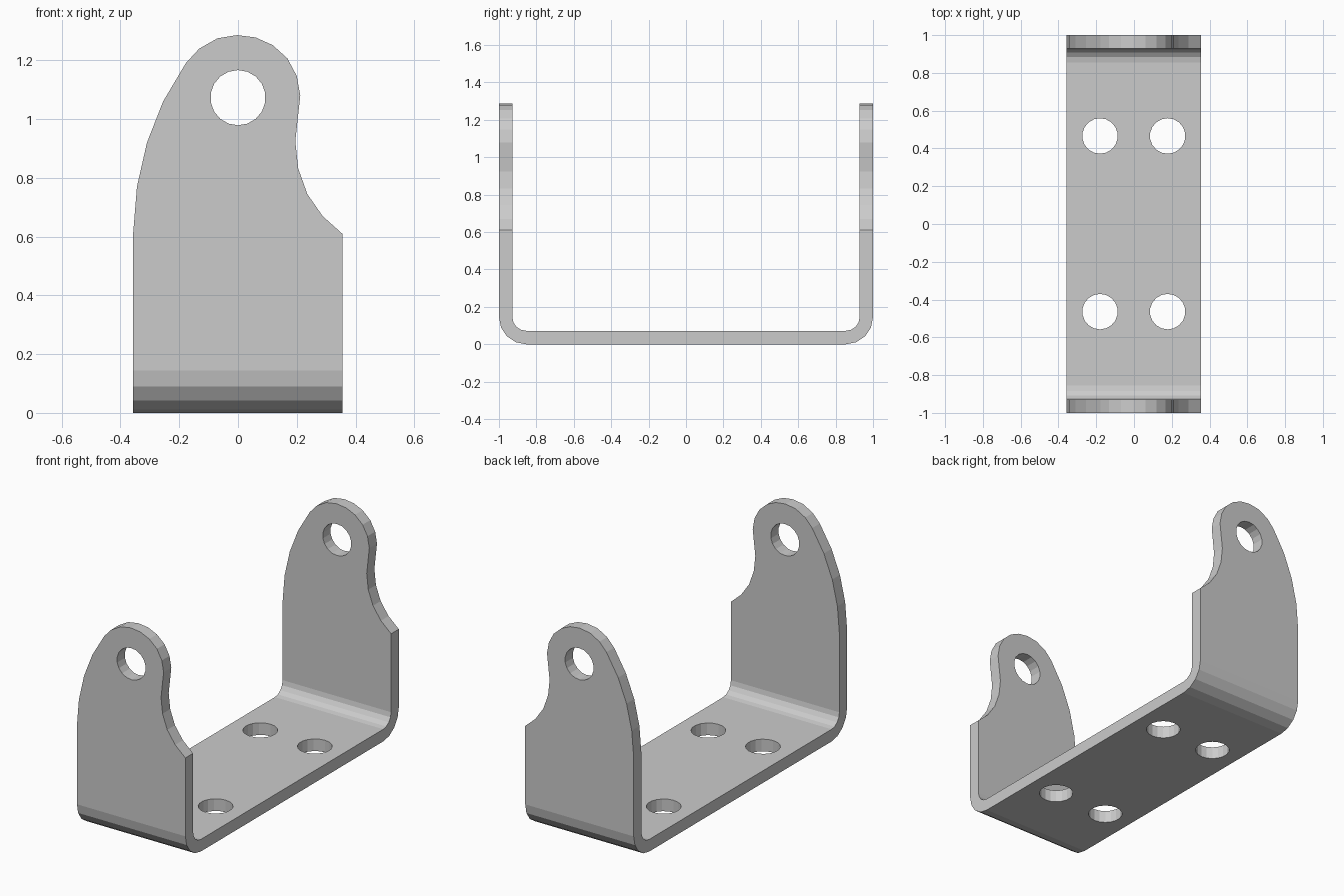
import bpy, bmesh
from math import sin, cos, pi
from mathutils import Vector

if "Cube" in bpy.data.objects:
    bpy.data.objects.remove(bpy.data.objects["Cube"])


def prism(name, points, offset):
    """Extrude a closed outline by an offset vector."""
    bm = bmesh.new()
    face = bm.faces.new([bm.verts.new(p) for p in points])
    ext = bmesh.ops.extrude_face_region(bm, geom=[face])
    moved = [g for g in ext["geom"] if isinstance(g, bmesh.types.BMVert)]
    bmesh.ops.translate(bm, verts=moved, vec=Vector(offset))
    bmesh.ops.recalc_face_normals(bm, faces=bm.faces[:])
    mesh = bpy.data.meshes.new(name)
    bm.to_mesh(mesh)
    bm.free()
    obj = bpy.data.objects.new(name, mesh)
    bpy.context.collection.objects.link(obj)
    return obj


def circle(r, sides=18):
    return [(r * sin(2 * pi * i / sides), r * cos(2 * pi * i / sides)) for i in range(sides)]


def cut(obj, cutter, operation):
    """Apply a boolean, then remove the cutter."""
    cutter.hide_render = True
    mod = obj.modifiers.new("cut", "BOOLEAN")
    mod.operation, mod.object, mod.solver = operation, cutter, "EXACT"
    bpy.context.view_layer.update()
    result = bpy.data.meshes.new_from_object(
        obj.evaluated_get(bpy.context.evaluated_depsgraph_get()))
    obj.modifiers.clear()
    obj.data = result
    bpy.data.objects.remove(cutter)


# Bent sheet: U-shaped section with rounded corners, extruded along x
THICK, BEND, HALF = 0.072, 0.145, 0.5


def bend(radius):
    c = 1 - BEND
    return [(c + radius * cos(i * pi / 8), BEND - radius * sin(i * pi / 8)) for i in range(5)]


outer = [(1, 1.4)] + bend(BEND)
inner = [(1 - THICK, 1.4)] + bend(BEND - THICK)
section = (outer + [(-y, z) for y, z in reversed(outer)]
           + [(-y, z) for y, z in inner] + inner[::-1])
bracket = prism("bracket", [(-HALF, y, z) for y, z in section], (2 * HALF, 0, 0))

# Trim both ears and the floor to the front outline
outline = [(-0.357, -0.1), (-0.357, 0.61), (-0.344, 0.77), (-0.31, 0.92), (-0.255, 1.06),
           (-0.178, 1.19), (-0.132, 1.24), (-0.07, 1.275), (-0.003, 1.286), (0.06, 1.278),
           (0.118, 1.252), (0.168, 1.207), (0.2, 1.147), (0.212, 1.08), (0.195, 0.925),
           (0.205, 0.832), (0.236, 0.745), (0.288, 0.67), (0.355, 0.61), (0.355, -0.1)]
cut(bracket, prism("outline_cutter", [(x, -1.2, z) for x, z in outline], (0, 2.4, 0)), "INTERSECT")

# Pivot hole through both ears
cut(bracket, prism("pivot_cutter", [(x, -1.2, 1.073 + z) for x, z in circle(0.094)], (0, 2.4, 0)),
    "DIFFERENCE")

# Four mounting holes in the floor
for hx in (-0.18, 0.178):
    for hy in (-0.464, 0.466):
        pts = [(hx + x, hy + y, -0.1) for x, y in circle(0.094)]
        cut(bracket, prism("mount_cutter", pts, (0, 0, 0.3)), "DIFFERENCE")
